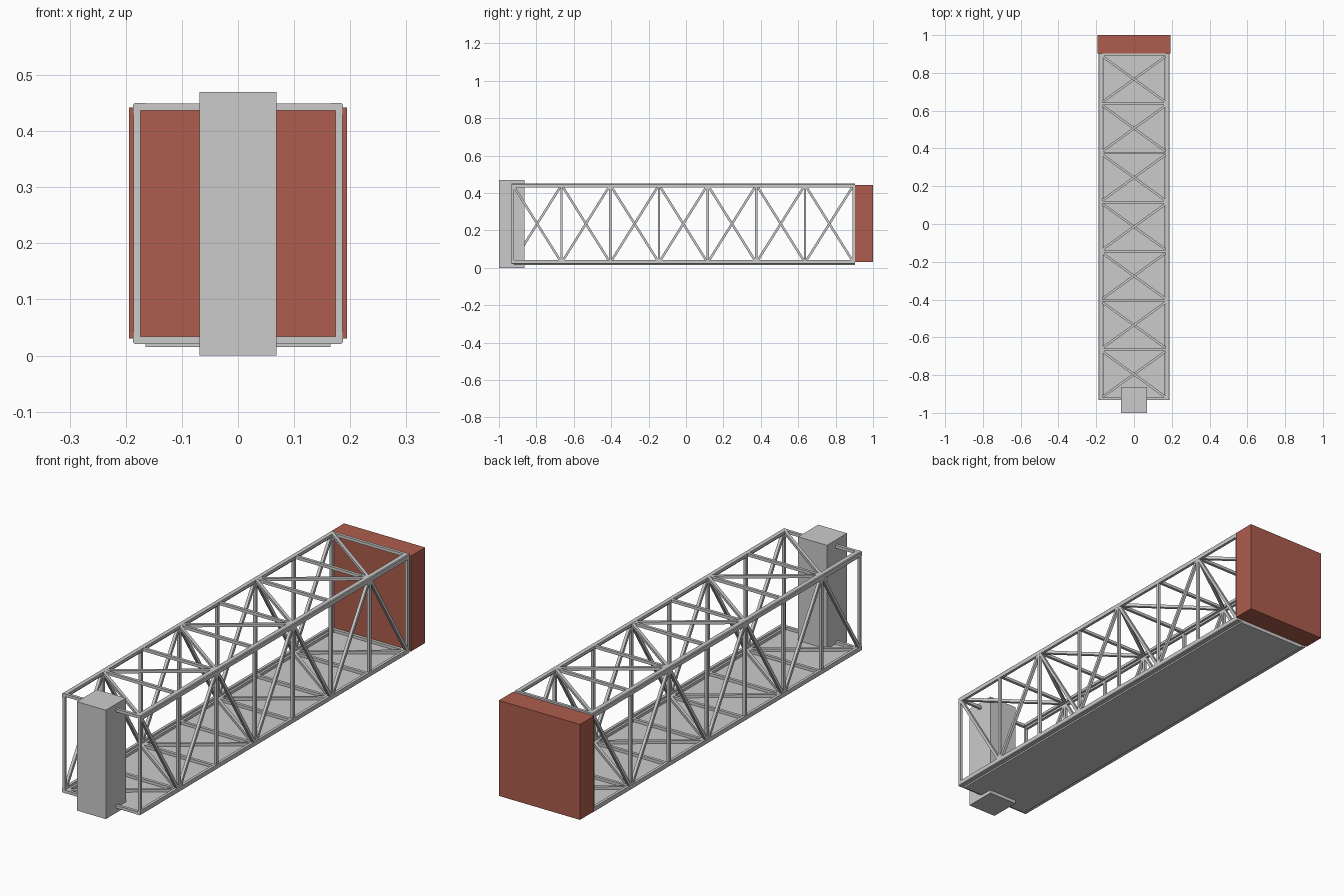
import bpy, bmesh
from mathutils import Vector, Matrix

if "Cube" in bpy.data.objects:
    bpy.data.objects.remove(bpy.data.objects["Cube"])

XO, ZB, ZT = 0.187, 0.021, 0.450        # outer faces of the truss
Y0, Y1, PANELS = -0.932, 0.903, 7
T = 0.0125                              # strut thickness
XS, ZLO, ZHI = XO - T / 2 - 0.0005, ZB + T / 2 + 0.0005, ZT - T / 2 - 0.0005
ys = [Y0 + T / 2 + i * (Y1 - Y0 - T) / PANELS for i in range(PANELS + 1)]


def finish(name, bm, mat=None):
    bmesh.ops.recalc_face_normals(bm, faces=bm.faces)
    me = bpy.data.meshes.new(name)
    bm.to_mesh(me)
    bm.free()
    ob = bpy.data.objects.new(name, me)
    bpy.context.collection.objects.link(ob)
    if mat:
        me.materials.append(mat)
    return ob


def box(name, lo, hi, mat=None):
    lo, hi = Vector(lo), Vector(hi)
    bm = bmesh.new()
    bmesh.ops.create_cube(bm, size=1, matrix=Matrix.Translation((lo + hi) / 2)
                          @ Matrix.Diagonal((*(hi - lo), 1)))
    return finish(name, bm, mat)


def bar(bm, p, q, normal):
    """Square bar from p to q, one side facing along normal."""
    p, q, n = Vector(p), Vector(q), Vector(normal)
    d = q - p
    z = d.normalized()
    rot = Matrix((n.cross(z), n, z)).transposed().to_4x4()
    bmesh.ops.create_cube(bm, size=1, matrix=Matrix.Translation((p + q) / 2) @ rot
                          @ Matrix.Diagonal((T, T, d.length, 1)))


# angle-section chords along the four long edges
leg, th = 0.021, 0.012
profile = [(0.003, 0), (leg, 0), (leg, th), (th, th), (th, leg), (0, leg), (0, 0.003)]
for side, sx in (("left", -1), ("right", 1)):
    for level, edge, sz in (("lower", ZB, 1), ("upper", ZT, -1)):
        bm = bmesh.new()
        f = bm.faces.new([bm.verts.new((sx * (XO - a), Y0, edge + sz * b)) for a, b in profile])
        ext = bmesh.ops.extrude_face_region(bm, geom=[f])["geom"]
        bmesh.ops.translate(bm, vec=(0, Y1 - Y0, 0),
                            verts=[v for v in ext if isinstance(v, bmesh.types.BMVert)])
        finish(f"{level}_{side}_chord", bm)

# side posts and zigzag diagonals, opposite phase on the two sides
for side, x, phase in (("right", XS, 0), ("left", -XS, 1)):
    posts, diags = bmesh.new(), bmesh.new()
    for y in ys:
        bar(posts, (x, y, ZLO), (x, y, ZHI), (1, 0, 0))
    for i in range(PANELS):
        a, b = (ZHI, ZLO) if (i + phase) % 2 == 0 else (ZLO, ZHI)
        bar(diags, (x, ys[i], a), (x, ys[i + 1], b), (1, 0, 0))
    finish(f"{side}_posts", posts)
    finish(f"{side}_diagonals", diags)

# cross struts and zigzag diagonals of the top and bottom faces
for level, z, s in (("upper", ZHI, 1), ("lower", ZLO, -1)):
    cross, diags = bmesh.new(), bmesh.new()
    for y in ys:
        bar(cross, (-XS, y, z), (XS, y, z), (0, 0, 1))
    for i in range(PANELS):
        x = s * XS * (1 if i % 2 == 0 else -1)
        bar(diags, (x, ys[i], z), (-x, ys[i + 1], z), (0, 0, 1))
    finish(f"{level}_cross_struts", cross)
    finish(f"{level}_diagonals", diags)

# floor plate, front column and rear counterweight
box("floor_plate", (-0.165, Y0 + 0.012, 0.015), (0.165, Y1, 0.022))
box("front_column", (-0.069, -1.0, 0.0), (0.069, -0.863, 0.47))
red = bpy.data.materials.new("brick_red")
red.diffuse_color = (0.42, 0.11, 0.075, 1)
red.use_nodes = True
red.node_tree.nodes["Principled BSDF"].inputs["Base Color"].default_value = red.diffuse_color
box("rear_block", (-0.194, Y1, 0.03), (0.194, 1.0, 0.442), red)
